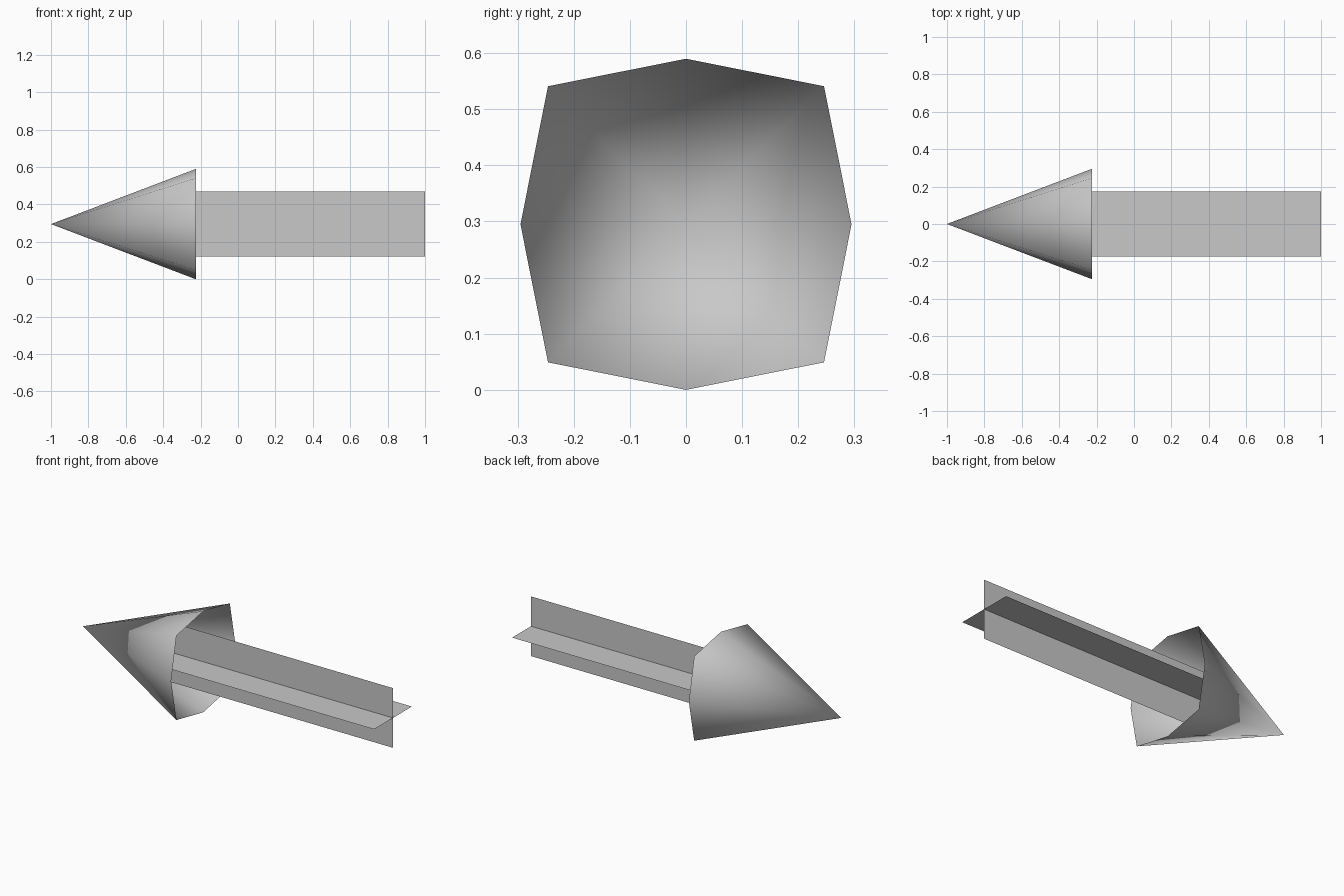
import bpy
import math

if "Cube" in bpy.data.objects:
    bpy.data.objects.remove(bpy.data.objects["Cube"])

CENTRE_Z = 0.295
BASE_X = -0.225      # open rim of the head
VANE_START = -0.48   # vanes run on inside the hollow head
VANE_HALF = 0.174

grey = bpy.data.materials.new("light_grey")
grey.diffuse_color = (0.58, 0.58, 0.58, 1)
grey.use_nodes = True
grey.node_tree.nodes["Principled BSDF"].inputs["Base Color"].default_value = grey.diffuse_color


def add_part(name, verts, faces, smooth=False):
    mesh = bpy.data.meshes.new(name)
    mesh.from_pydata(verts, [], faces)
    mesh.materials.append(grey)
    mesh.polygons.foreach_set("use_smooth", [smooth] * len(faces))
    mesh.update()
    obj = bpy.data.objects.new(name, mesh)
    bpy.context.collection.objects.link(obj)
    obj.location.z = CENTRE_Z
    return obj


# Head: hollow eight-sided cone, its diagonal corners pushed out to a rounded square
rim = []
for i in range(8):
    a = i * math.pi / 4
    r = 0.246 * math.sqrt(2) if i % 2 else 0.295
    rim.append((BASE_X, r * math.cos(a), r * math.sin(a)))
add_part("arrow_head", [(-1, 0, 0)] + rim,
         [(0, (i + 1) % 8 + 1, i + 1) for i in range(8)], smooth=True)

# Shaft: two crossed flat vanes
for name, angle in (("horizontal_vane", 0), ("vertical_vane", math.pi / 2)):
    h = VANE_HALF
    vane = add_part(name, [(VANE_START, -h, 0), (1, -h, 0), (1, h, 0), (VANE_START, h, 0)],
                    [(0, 1, 2, 3)])
    vane.rotation_euler.x = angle
